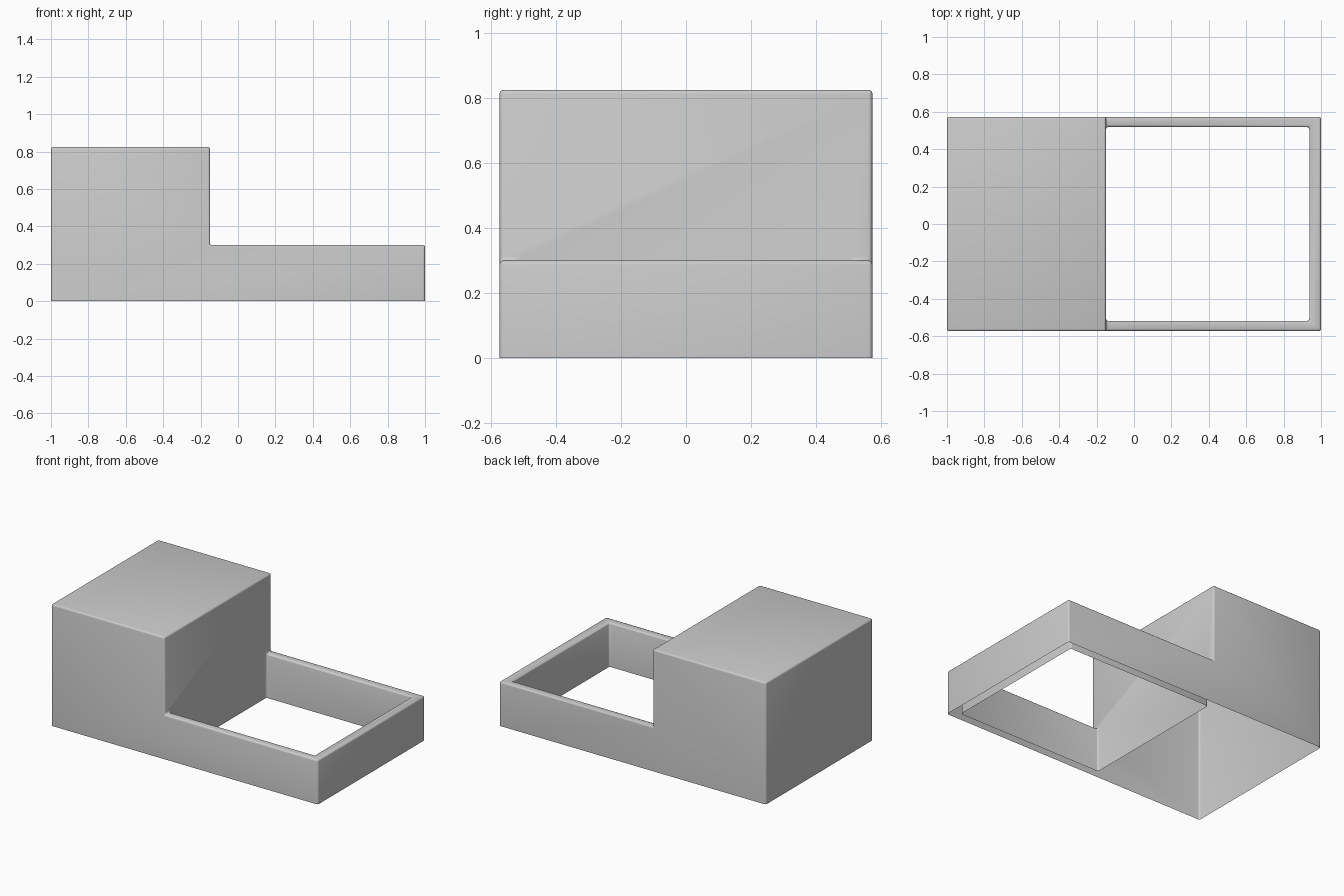
import bpy, bmesh, math
from mathutils import Vector

if "Cube" in bpy.data.objects:
    bpy.data.objects.remove(bpy.data.objects["Cube"])

# Grid planes of the stepped body: tall box on the left, low hollow frame on the right
XS = [-1.0, -0.15, 0.937, 1.0]
YS = [-0.573, -0.518, 0.518, 0.573]
ZS = [0.0, 0.30, 0.825]
GRID = (XS, YS, ZS)


def filled(c):
    i, j, k = c
    if not (0 <= i < 3 and 0 <= j < 3 and 0 <= k < 2):
        return False
    return i == 0 or (k == 0 and (i, j) != (1, 1))


bm = bmesh.new()


def add_side(cell, axis, side):
    """Add one outer side of a grid cell."""
    a, b = (axis + 1) % 3, (axis + 2) % 3
    corners = [(0, 0), (1, 0), (1, 1), (0, 1)]
    verts = []
    for da, db in (corners if side else corners[::-1]):
        idx = list(cell)
        idx[axis] += side
        idx[a] += da
        idx[b] += db
        verts.append(bm.verts.new(Vector([GRID[n][idx[n]] for n in range(3)])))
    bm.faces.new(verts)


# Open-bottomed shell around the filled cells
for i in range(3):
    for j in range(3):
        for k in range(2):
            if not filled((i, j, k)):
                continue
            for axis in range(3):
                for side in (0, 1):
                    n = [i, j, k]
                    n[axis] += 1 if side else -1
                    is_bottom = axis == 2 and n[2] < 0
                    if not filled(n) and not is_bottom:
                        add_side((i, j, k), axis, side)

bmesh.ops.remove_doubles(bm, verts=bm.verts[:], dist=1e-5)
bmesh.ops.dissolve_limit(bm, angle_limit=math.radians(1),
                         verts=bm.verts[:], edges=bm.edges[:])

# Small rounding on every crease, leaving the open rim square
creases = [e for e in bm.edges
           if len(e.link_faces) == 2 and e.calc_face_angle() > 0.5]
bmesh.ops.bevel(bm, geom=creases, offset=0.012, segments=3, profile=0.5,
                affect='EDGES', clamp_overlap=True)

mesh = bpy.data.meshes.new("stepped_housing")
bm.to_mesh(mesh)
bm.free()
housing = bpy.data.objects.new("stepped_housing", mesh)
bpy.context.collection.objects.link(housing)
bpy.context.view_layer.objects.active = housing
housing.select_set(True)
bpy.ops.object.shade_smooth_by_angle(angle=math.radians(35))
